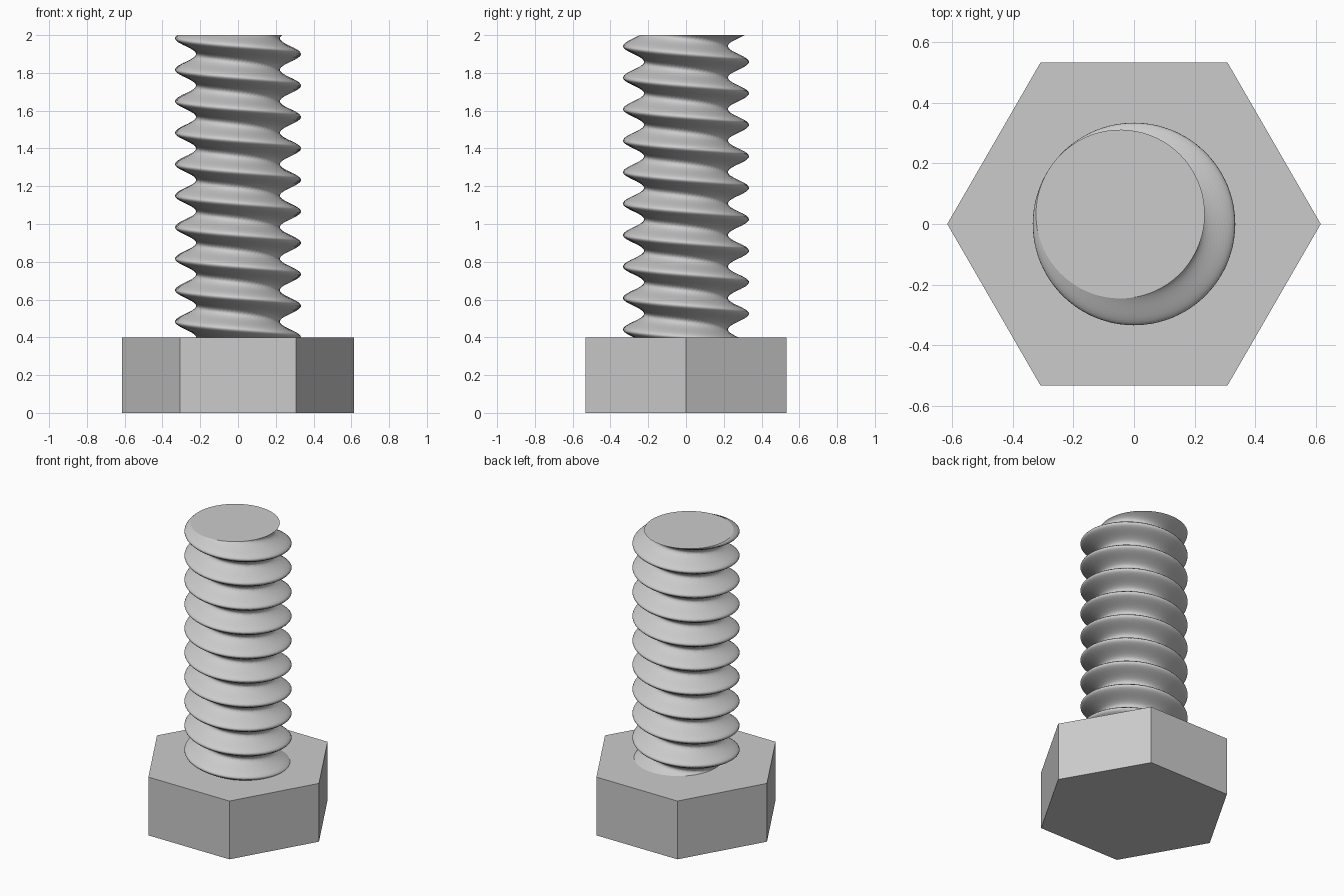
import bpy
import bmesh
import math

default_cube = bpy.data.objects.get("Cube")
if default_cube:
    bpy.data.objects.remove(default_cube, do_unlink=True)

HEAD_HEIGHT = 0.4
TOTAL_HEIGHT = 2.0
HEAD_RADIUS = 0.615
SHANK_RADIUS = 0.278   # radius of the off-centre disc swept into a thread
SHANK_OFFSET = 0.0555  # distance of the disc from the bolt axis
TURNS = 9.6
SIDES = 72
SLICES = 307

# One plain grey steel for the whole bolt
steel = bpy.data.materials.new("grey steel")
steel.use_nodes = True
grey = (0.6, 0.6, 0.6, 1.0)
steel.diffuse_color = grey
steel.node_tree.nodes["Principled BSDF"].inputs["Base Color"].default_value = grey


def loft(name, rings):
    """Join equal rings of points into a capped, flat-shaded solid."""
    bm = bmesh.new()
    loops = [[bm.verts.new(p) for p in ring] for ring in rings]
    for low, high in zip(loops, loops[1:]):
        n = len(low)
        for i in range(n):
            j = (i + 1) % n
            bm.faces.new((low[i], low[j], high[j], high[i]))
    bm.faces.new(list(reversed(loops[0])))
    bm.faces.new(loops[-1])
    mesh = bpy.data.meshes.new(name)
    bm.to_mesh(mesh)
    bm.free()
    mesh.materials.append(steel)
    obj = bpy.data.objects.new(name, mesh)
    bpy.context.collection.objects.link(obj)
    return obj


def ring(radius, sides, z, offset=0.0, turn=0.0):
    """A circle pushed off the axis, then turned about the axis."""
    points = []
    for i in range(sides):
        a = math.tau * i / sides + turn
        points.append((radius * math.cos(a) + offset * math.cos(turn),
                       radius * math.sin(a) + offset * math.sin(turn), z))
    return points


# Hexagonal head, with corners on the x axis
loft("hex_head", [ring(HEAD_RADIUS, 6, z) for z in (0.0, HEAD_HEIGHT)])

# Threaded shank: an off-centre disc extruded with a twist
shank_rings = []
for s in range(SLICES + 1):
    t = s / SLICES
    z = HEAD_HEIGHT + (TOTAL_HEIGHT - HEAD_HEIGHT) * t
    shank_rings.append(ring(SHANK_RADIUS, SIDES, z, SHANK_OFFSET, -math.tau * TURNS * t))
loft("threaded_shank", shank_rings)
